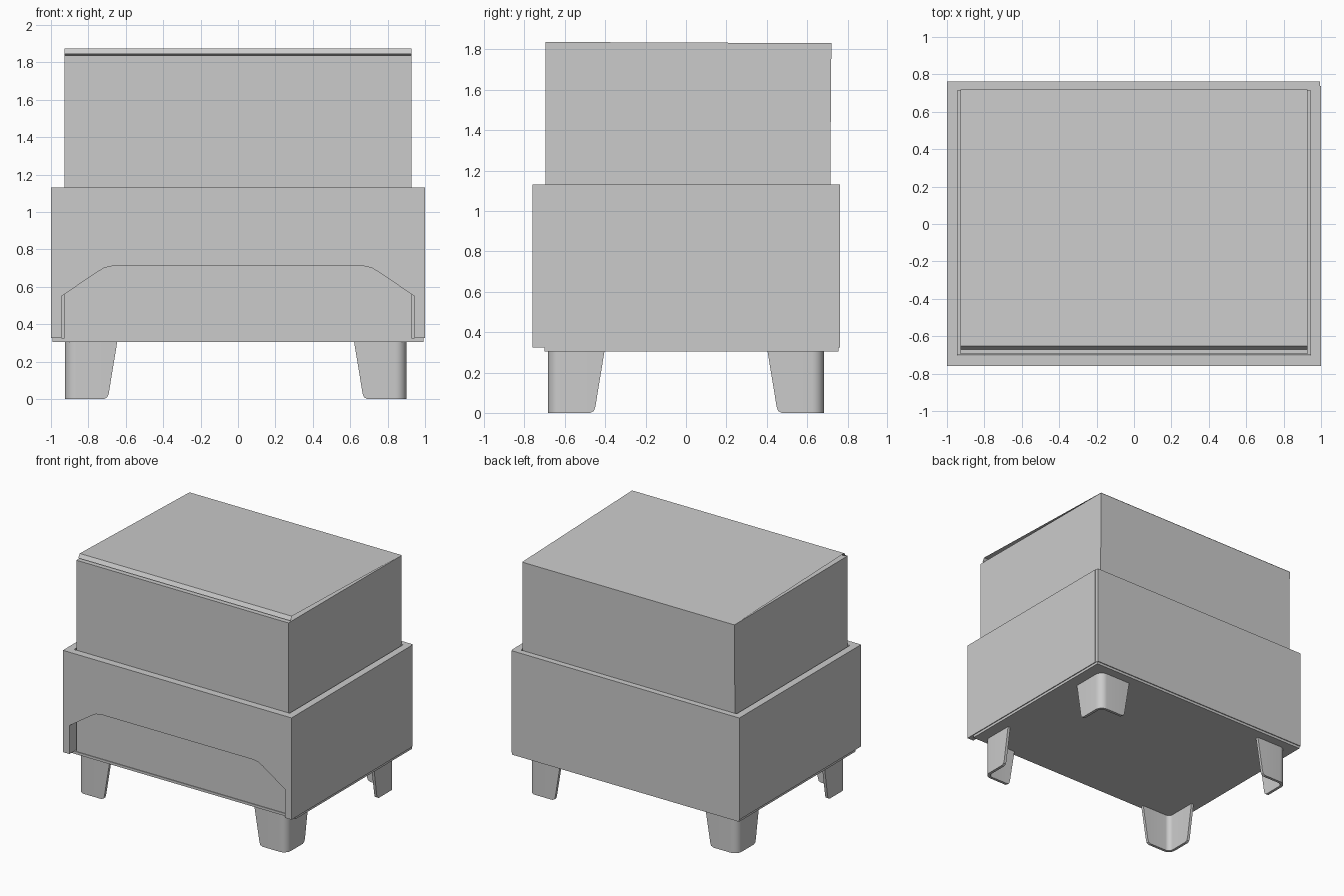
import bpy, bmesh, math

if "Cube" in bpy.data.objects:
    bpy.data.objects.remove(bpy.data.objects["Cube"])


def finish(name, bm):
    bmesh.ops.remove_doubles(bm, verts=bm.verts, dist=1e-5)
    bmesh.ops.recalc_face_normals(bm, faces=bm.faces)
    me = bpy.data.meshes.new(name)
    bm.to_mesh(me)
    bm.free()
    ob = bpy.data.objects.new(name, me)
    bpy.context.collection.objects.link(ob)
    return ob


def box(name, x0, x1, y0, y1, z0, z1):
    bm = bmesh.new()
    bmesh.ops.create_cube(bm, size=1)
    for v in bm.verts:
        v.co = (x1 if v.co.x > 0 else x0,
                y1 if v.co.y > 0 else y0,
                z1 if v.co.z > 0 else z0)
    return finish(name, bm)


def front_board(name, pts, y0, y1):
    bm = bmesh.new()
    f = bm.faces.new([bm.verts.new((x, y0, z)) for x, z in pts])
    ext = bmesh.ops.extrude_face_region(bm, geom=[f])
    for v in ext["geom"]:
        if isinstance(v, bmesh.types.BMVert):
            v.co.y = y1
    if f.is_valid is False or not any(all(abs(v.co.y - y0) < 1e-6 for v in g.verts) for g in bm.faces):
        low = {round(v.co.x, 4) * 10 + round(v.co.z, 4): v for v in bm.verts if abs(v.co.y - y0) < 1e-6}
        bm.faces.new([low[round(x, 4) * 10 + round(z, 4)] for x, z in pts])
    return finish(name, bm)


# Outer shell panels
SHELL_Z, RIM_Z = 0.325, 1.13
box("left_side_panel", -1.0, -0.943, -0.76, 0.737, SHELL_Z, RIM_Z)
box("right_side_panel", 0.943, 1.0, -0.76, 0.737, SHELL_Z, RIM_Z)
box("back_panel", -1.0, 0.995, 0.737, 0.762, SHELL_Z, RIM_Z)
box("back_liner", -0.943, 0.943, 0.715, 0.737, SHELL_Z, RIM_Z)
box("bottom_panel", -0.993, 0.993, -0.70, 0.755, 0.305, SHELL_Z)

# Front panel with the arched opening
half = [(-0.943, 0.55), (-0.75, 0.68), (-0.715, 0.701), (-0.67, 0.711)]
arch = half + [(-x, z) for x, z in reversed(half)]
front_board("front_panel", arch + [(0.943, RIM_Z), (-0.943, RIM_Z)], -0.76, -0.702)

# Inner box, its back leaning out slightly towards the top
inner = box("inner_box", -0.928, 0.928, -0.695, 0.708, SHELL_Z, 1.837)
for v in inner.data.vertices:
    if v.co.z > 1 and v.co.y > 0:
        v.co.y, v.co.z = 0.72, 1.831

# Thin lid sheet, slightly open, with a short front lip
bm = bmesh.new()
rows = [[bm.verts.new((x, y, z)) for x in (-0.928, 0.928)]
        for y, z in [(-0.67, 1.844), (-0.652, 1.874), (0.72, 1.833)]]
for a, b in zip(rows, rows[1:]):
    bm.faces.new([a[0], a[1], b[1], b[0]])
finish("lid", bm)


# Corner feet: an L-shaped wall with a rounded corner and tapered ends
def foot(name, cx, cy, sx, sy):
    L, R, T, H = 0.28, 0.06, 0.022, 0.31
    arm = [(L, H), (L - 0.046, 0.03), (L - 0.053, 0.01), (L - 0.07, 0.0)]
    path = [((-d, 0), (-d, -T), z) for d, z in arm]
    for i in range(9):
        a = math.radians(90 - i * 90 / 8)
        c, s = math.cos(a), math.sin(a)
        path.append(((-R + R * c, -R + R * s),
                     (-R + (R - T) * c, -R + (R - T) * s), 0.0))
    path += [((0, -d), (-T, -d), z) for d, z in reversed(arm)]
    bm = bmesh.new()
    cols = []
    for o, i, z in path:
        cols.append([bm.verts.new((cx + sx * p[0], cy + sy * p[1], h))
                     for p, h in ((o, H), (o, z), (i, z), (i, H))])
    for a, b in zip(cols, cols[1:]):
        for k in range(4):
            n = (k + 1) % 4
            bm.faces.new([a[k], a[n], b[n], b[k]])
    ob = finish(name, bm)
    bpy.ops.object.select_all(action='DESELECT')
    ob.select_set(True)
    bpy.context.view_layer.objects.active = ob
    bpy.ops.object.shade_smooth_by_angle(angle=math.radians(30))


for side, cx, sx in (("left", -0.925, -1), ("right", 0.90, 1)):
    for end, sy in (("front", -1), ("back", 1)):
        foot(f"{end}_{side}_foot", cx, sy * 0.683, sx, sy)
